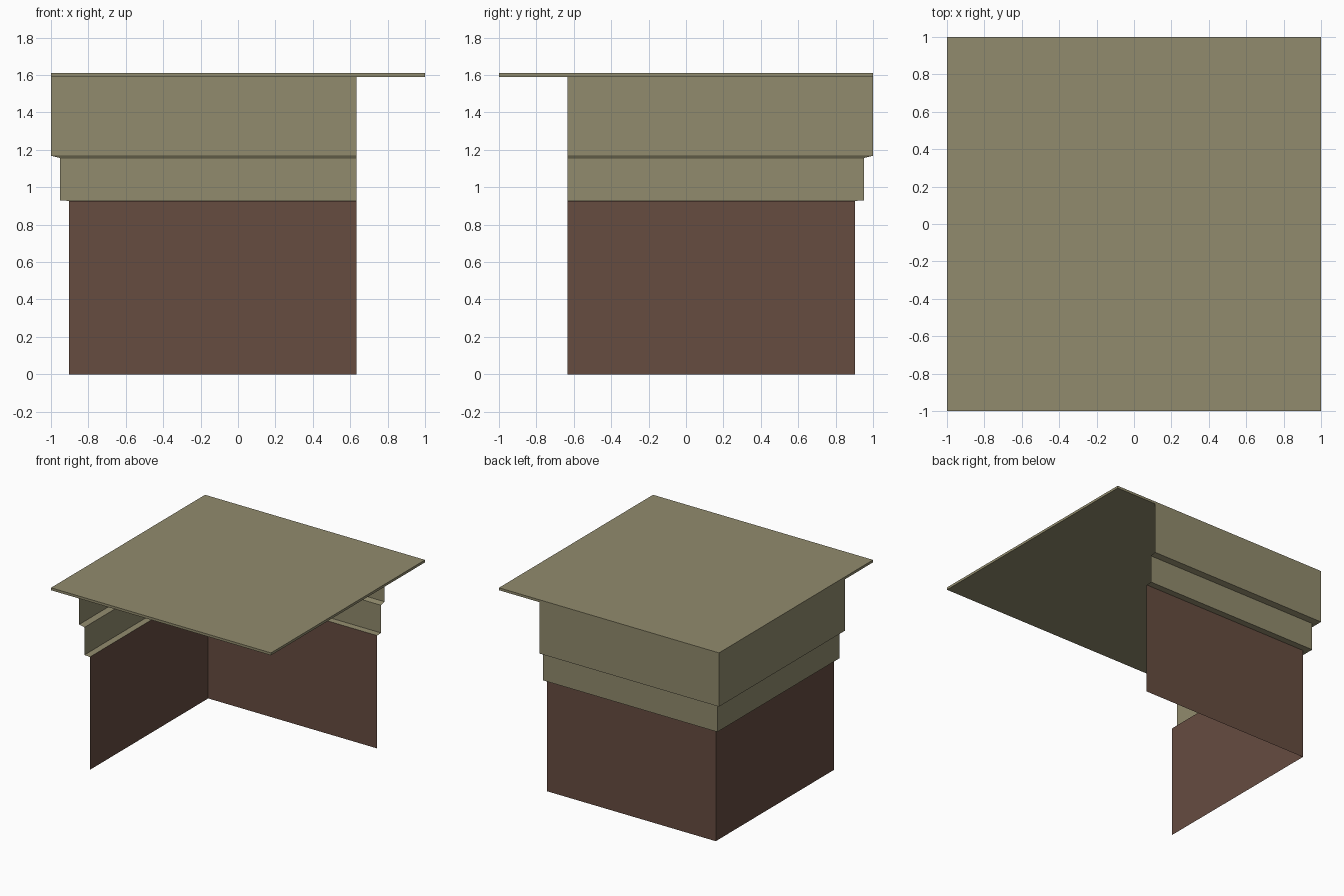
import bpy, bmesh

if "Cube" in bpy.data.objects:
    bpy.data.objects.remove(bpy.data.objects["Cube"])


def material(name, rgb):
    m = bpy.data.materials.new(name)
    m.diffuse_color = (*rgb, 1)
    m.use_nodes = True
    m.node_tree.nodes["Principled BSDF"].inputs["Base Color"].default_value = m.diffuse_color
    return m


tan = material("tan stone", (0.283, 0.258, 0.153))
brown = material("brown brick", (0.133, 0.072, 0.051))
END = 0.633  # where both wall wings stop


def add_object(name, bm, mat):
    mesh = bpy.data.meshes.new(name)
    bm.to_mesh(mesh)
    bm.free()
    mesh.materials.append(mat)
    ob = bpy.data.objects.new(name, mesh)
    bpy.context.collection.objects.link(ob)
    return ob


def corner_sheet(name, profile, mat):
    """Sweep an (offset, height) profile round the back left corner."""
    bm = bmesh.new()
    rows = [[bm.verts.new(p) for p in ((-d, -END, z), (-d, d, z), (END, d, z))]
            for d, z in profile]
    for lo, hi in zip(rows, rows[1:]):
        for i in range(2):
            bm.faces.new((lo[i + 1], lo[i], hi[i], hi[i + 1]))
    return add_object(name, bm, mat)


# Lower wall, two wings meeting in a corner
corner_sheet("lower_wall", [(0.903, 0), (0.903, 0.927)], brown)

# Stepped cornice above it
corner_sheet("stepped_cornice",
             [(0.903, 0.927), (0.953, 0.93), (0.953, 1.157), (1.0, 1.168), (1.0, 1.59)], tan)

# Thin square roof slab
bm = bmesh.new()
bmesh.ops.create_cube(bm, size=1)
bmesh.ops.scale(bm, vec=(2, 2, 0.02), verts=bm.verts)
bmesh.ops.translate(bm, vec=(0, 0, 1.6), verts=bm.verts)
add_object("roof_slab", bm, tan)
